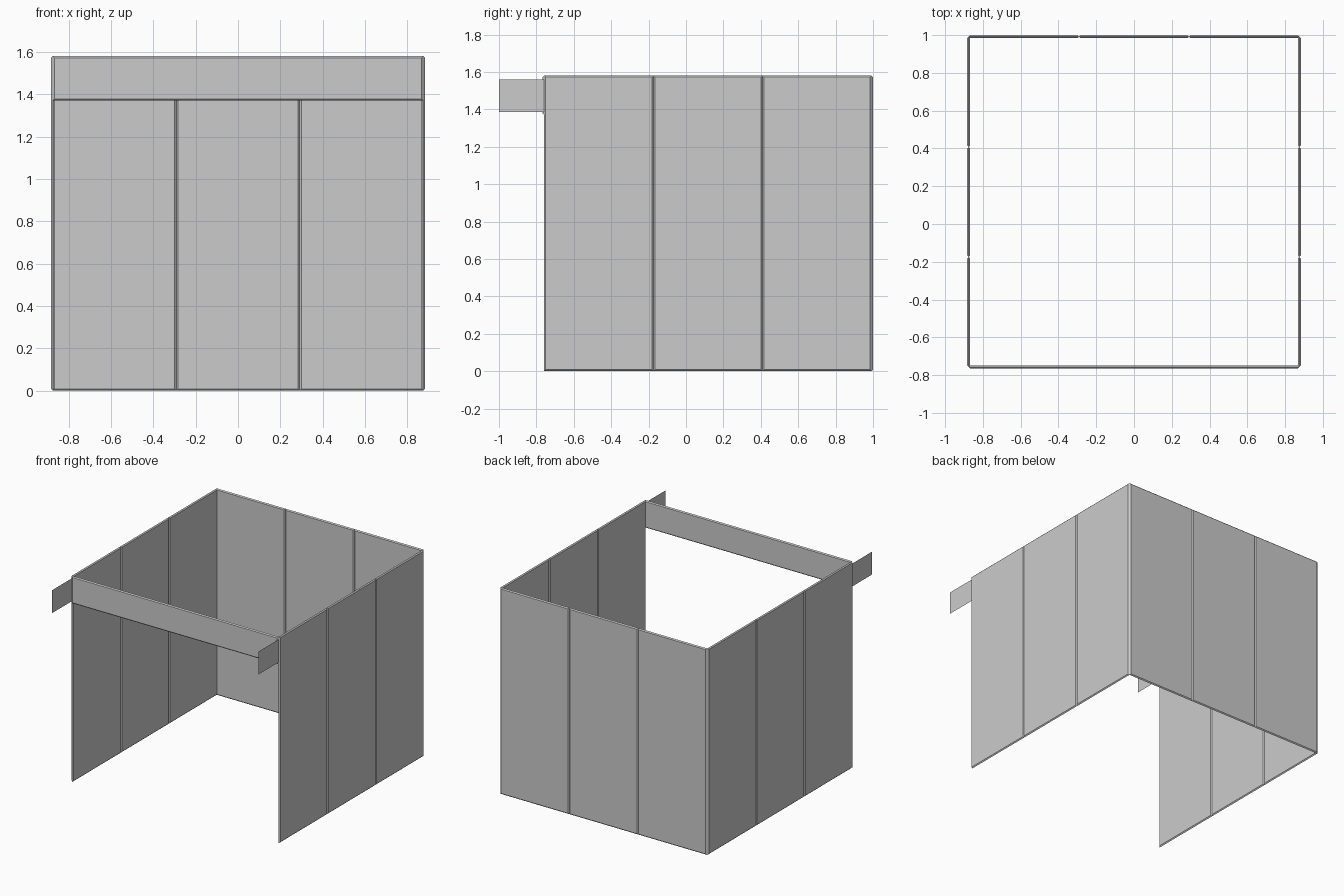
import bpy
from math import radians
from mathutils import Matrix

if "Cube" in bpy.data.objects:
    bpy.data.objects.remove(bpy.data.objects["Cube"])

T = 0.008                     # half thickness of a panel
X, YB, YF = 0.875, 0.992, -0.758   # wall centre planes
H = 1.58


def make(name, verts, faces):
    me = bpy.data.meshes.new(name)
    me.from_pydata(verts, [], faces)
    me.update()
    ob = bpy.data.objects.new(name, me)
    bpy.context.collection.objects.link(ob)
    return ob


def panel(name, centre, width, z0, z1, angle=0):
    """Board with mitred (pointed) edges all round, facing y before rotation."""
    verts = []
    for y, inset in ((-T, T), (0, 0), (T, T)):
        w = width / 2 - inset
        verts += [(-w, y, z0 + inset), (w, y, z0 + inset),
                  (w, y, z1 - inset), (-w, y, z1 - inset)]
    faces = [(0, 1, 2, 3), (11, 10, 9, 8)]
    for r in (0, 4):
        for i in range(4):
            j = (i + 1) % 4
            faces.append((r + j, r + i, r + 4 + i, r + 4 + j))
    ob = make(name, verts, faces)
    ob.data.transform(Matrix.Rotation(radians(angle), 4, 'Z'))
    ob.location = (centre[0], centre[1], 0)
    return ob


# Three boards per wall
wb = 2 * X / 3
ws = (YB - YF) / 3
for i in range(3):
    panel(f"back_panel_{i + 1}", (-X + wb * (i + 0.5), YB), wb, 0, H)
    for side, s in (("left", -1), ("right", 1)):
        panel(f"{side}_panel_{i + 1}", (s * X, YF + ws * (i + 0.5)), ws, 0, H, 90)

# Front header beam
panel("front_header", (0, YF), 2 * X, 1.37, H)

# Thin flags projecting forward from the side walls
for side, s in (("left", -1), ("right", 1)):
    make(f"{side}_front_flag",
         [(s * X, -1, 1.385), (s * X, YF, 1.385), (s * X, YF, 1.56), (s * X, -1, 1.56)],
         [(0, 1, 2, 3) if s > 0 else (3, 2, 1, 0)])
